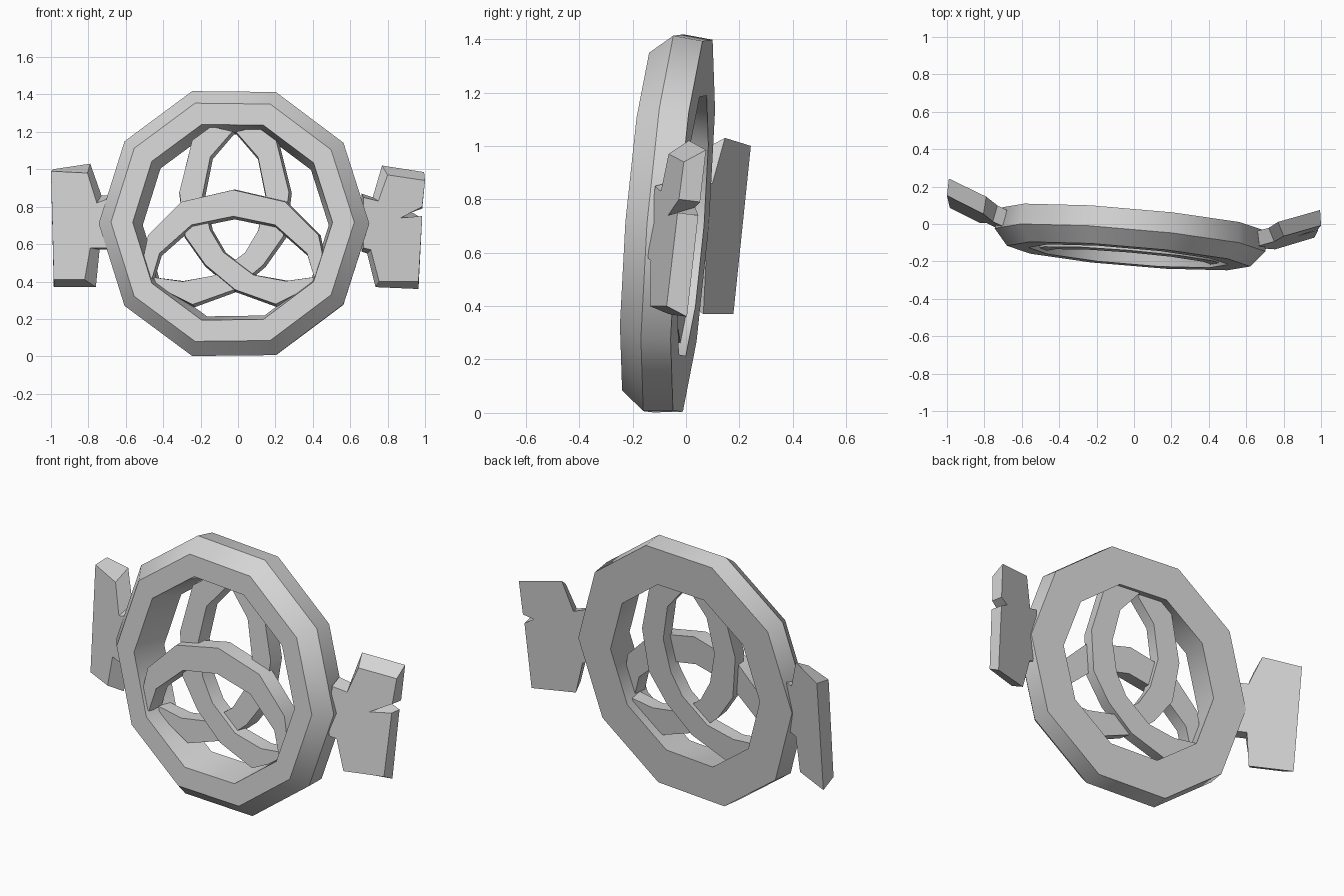
import bpy, bmesh, math

if "Cube" in bpy.data.objects:
    bpy.data.objects.remove(bpy.data.objects["Cube"])

grey = bpy.data.materials.new("plain grey")
grey.diffuse_color = (0.66, 0.66, 0.66, 1)
grey.use_nodes = True
grey.node_tree.nodes["Principled BSDF"].inputs["Base Color"].default_value = grey.diffuse_color


def finish(name, bm):
    bmesh.ops.recalc_face_normals(bm, faces=bm.faces)
    mesh = bpy.data.meshes.new(name)
    bm.to_mesh(mesh)
    bm.free()
    mesh.materials.append(grey)
    mesh.shade_smooth()
    mesh.set_sharp_from_angle(angle=math.radians(38))
    obj = bpy.data.objects.new(name, mesh)
    bpy.context.collection.objects.link(obj)
    return obj


def tilted(x, z, depth):
    """Point at a given depth in front of the leaning back plane."""
    return (x - 0.085 * depth, 0.025 - 0.085 * x + 0.08 * (z - 0.71) - depth, z + 0.08 * depth)


def loft(name, sections, closed):
    """Skin a row of equal cross-sections."""
    bm = bmesh.new()
    rows = [[bm.verts.new(p) for p in s] for s in sections]
    n, m = len(rows), len(rows[0])
    for i in range(n if closed else n - 1):
        a, b = rows[i], rows[(i + 1) % n]
        for j in range(m):
            k = (j + 1) % m
            bm.faces.new((a[j], a[k], b[k], b[j]))
    if not closed:
        bm.faces.new(rows[0])
        bm.faces.new(rows[-1])
    return finish(name, bm)


# Ten-sided outer ring: (radius, depth) profile swept around the centre
profile = [(0.51, 0.0), (0.73, 0.0), (0.742, 0.11), (0.667, 0.197), (0.548, 0.197)]
sections = []
for i in range(10):
    a = math.radians(36 * i)
    drop = 0.008 * math.cos(a) * math.sin(a)  # slightly uneven top corners
    sections.append([tilted(-0.012 + 0.975 * r * math.cos(a),
                            0.701 + r * math.sin(a) - drop, d) for r, d in profile])
loft("outer_ring", sections, True)


def band(name, pairs, back, front, mirror=1):
    """Curved flat band from (outer x, z, inner x, z) stations."""
    secs = []
    for ox, oz, ix, iz in pairs:
        ox, ix = ox * mirror - 0.01, ix * mirror - 0.01
        e = 0.06  # front face slightly narrower than the back
        secs.append([tilted(ox, oz, back), tilted(ix, iz, back),
                     tilted(ix + (ox - ix) * e, iz + (oz - iz) * e, front),
                     tilted(ox + (ix - ox) * e, oz + (iz - oz) * e, front)])
    loft(name, secs, False)


# Interlaced knot: an arch in front and two mirrored side arcs behind it
arch_half = [(0.50, 0.44, 0.43, 0.40), (0.46, 0.64, 0.39, 0.53),
             (0.28, 0.82, 0.22, 0.68)]
arch = ([(-a, b, -c, d) for a, b, c, d in arch_half] + [(0, 0.885, 0, 0.725)]
        + arch_half[::-1])
band("front_arch", arch, 0.09, 0.18)

side = [(0.13, 1.22, 0.0, 1.19), (0.23, 1.15, 0.12, 1.05), (0.30, 0.87, 0.16, 0.85),
        (0.27, 0.63, 0.12, 0.67), (0.16, 0.475, 0.05, 0.55), (0.0, 0.34, -0.11, 0.43),
        (-0.22, 0.26, -0.28, 0.40), (-0.43, 0.37, -0.46, 0.42)]
band("right_arc", side, 0.03, 0.11)
band("left_arc", side, 0.055, 0.135, -1)


def wing(name, back, front, surface, thick):
    """Side plate with separate back and front outlines on a slanted plane."""
    bm = bmesh.new()
    b = [bm.verts.new((x, surface(x, z), z)) for x, z in back]
    f = [bm.verts.new((x, surface(x, z) - thick, z)) for x, z in front]
    bm.faces.new(b)
    bm.faces.new(f)
    for i in range(len(b)):
        j = (i + 1) % len(b)
        bm.faces.new((b[i], b[j], f[j], f[i]))
    finish(name, bm)


# Left plate, swept back
wing("left_wing",
     [(-0.99, 1.0), (-0.79, 1.03), (-0.73, 0.86), (-0.68, 0.86),
      (-0.68, 0.57), (-0.74, 0.57), (-0.76, 0.37), (-0.985, 0.37)],
     [(-1.0, 0.99), (-0.805, 0.98), (-0.755, 0.82), (-0.70, 0.84),
      (-0.70, 0.58), (-0.79, 0.58), (-0.82, 0.41), (-0.985, 0.41)],
     lambda x, z: 0.218 - 0.5 * (x + 1) + 0.1 * (z - 0.7), 0.095)

# Right plate with a notched outer edge
wing("right_wing",
     [(0.995, 0.985), (0.77, 1.02), (0.72, 0.85), (0.66, 0.87), (0.66, 0.56),
      (0.69, 0.55), (0.735, 0.37), (0.965, 0.36), (0.98, 0.74), (0.93, 0.77), (0.985, 0.79)],
     [(1.0, 0.94), (0.80, 0.97), (0.75, 0.83), (0.67, 0.85), (0.67, 0.58),
      (0.71, 0.57), (0.755, 0.40), (0.965, 0.40), (0.985, 0.75), (0.87, 0.74), (0.985, 0.80)],
     lambda x, z: 0.048 + 0.3 * (x - 1) + 0.1 * (z - 0.7), 0.08)
